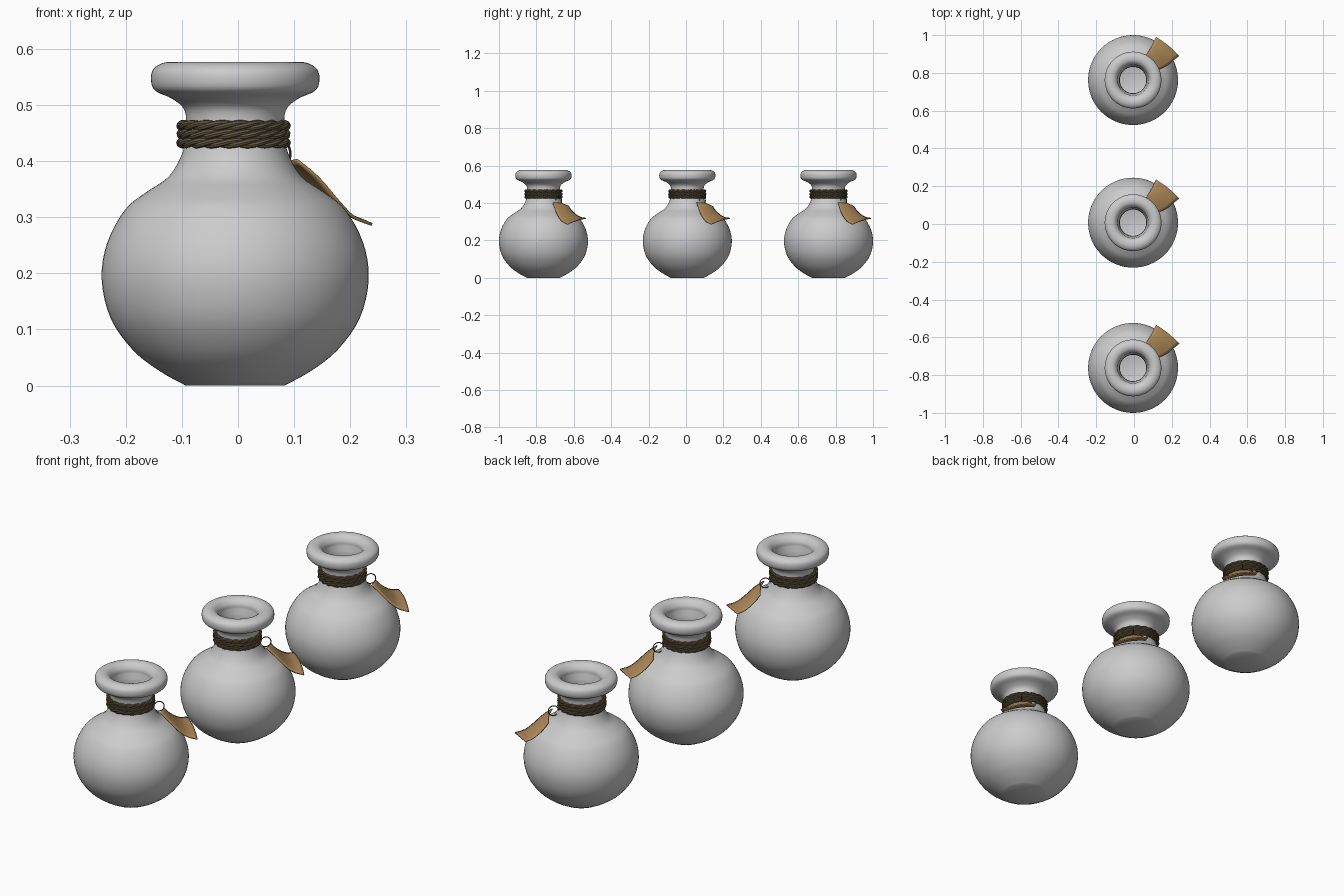
import bpy, bmesh, math
from mathutils import Vector

if "Cube" in bpy.data.objects:
    bpy.data.objects.remove(bpy.data.objects["Cube"])


def material(name, rgb):
    m = bpy.data.materials.new(name)
    m.diffuse_color = (*rgb, 1)
    m.use_nodes = True
    m.node_tree.nodes["Principled BSDF"].inputs["Base Color"].default_value = m.diffuse_color
    return m


def spline(pts, steps):
    """Catmull-Rom curve through the points."""
    p = [Vector(q) for q in pts]
    p = [p[0] * 2 - p[1]] + p + [p[-1] * 2 - p[-2]]
    out = []
    for i in range(1, len(p) - 2):
        a, b, c, d = p[i - 1:i + 3]
        for s in range(steps):
            t = s / steps
            out.append(0.5 * (2 * b + (c - a) * t + (2 * a - 5 * b + 4 * c - d) * t * t
                              + (3 * b - a - 3 * c + d) * t ** 3))
    return out + [p[-2]]


def mesh_from(name, verts, faces, mat=None):
    me = bpy.data.meshes.new(name)
    me.from_pydata([tuple(v) for v in verts], [], faces)
    bm = bmesh.new()
    bm.from_mesh(me)
    bmesh.ops.remove_doubles(bm, verts=bm.verts, dist=1e-5)
    bmesh.ops.recalc_face_normals(bm, faces=bm.faces)
    bm.to_mesh(me)
    bm.free()
    if mat:
        me.materials.append(mat)
    return me


def grid_faces(rows, cols, wrap_r=False, wrap_c=False):
    return [(i * cols + j, i * cols + (j + 1) % cols,
             (i + 1) % rows * cols + (j + 1) % cols, (i + 1) % rows * cols + j)
            for i in range(rows if wrap_r else rows - 1)
            for j in range(cols if wrap_c else cols - 1)]


def vase_mesh():
    outer = spline([(0.088, 0, 0), (0.135, 0, 0.026), (0.182, 0, 0.063), (0.222, 0, 0.12),
                    (0.238, 0, 0.19), (0.228, 0, 0.255), (0.196, 0, 0.314), (0.158, 0, 0.345),
                    (0.118, 0, 0.373), (0.094, 0, 0.415), (0.088, 0, 0.45), (0.09, 0, 0.49),
                    (0.112, 0, 0.511), (0.142, 0, 0.525), (0.15, 0, 0.543), (0.146, 0, 0.564),
                    (0.125, 0, 0.576), (0.1, 0, 0.573), (0.083, 0, 0.555), (0.08, 0, 0.535)], 4)
    inner = spline([(0.072, 0, 0.515), (0.07, 0, 0.47), (0.078, 0, 0.41), (0.13, 0, 0.345),
                    (0.19, 0, 0.29), (0.22, 0, 0.19), (0.17, 0, 0.075), (0.08, 0, 0.02)], 4)
    prof = [Vector((0, 0, 0))] + outer + inner + [Vector((0, 0, 0.02))]
    n = 64
    verts = [(p.x * math.cos(2 * math.pi * k / n), p.x * math.sin(2 * math.pi * k / n), p.z)
             for p in prof for k in range(n)]
    return mesh_from("vase", verts, grid_faces(len(prof), n, wrap_c=True))


def tube_loop(path, r, sides):
    """Closed tube around a looped path."""
    verts, n = [], len(path)
    for i, p in enumerate(path):
        t = (path[(i + 1) % n] - path[i - 1]).normalized()
        side = t.cross(Vector((0, 0, 1))).normalized()
        up = side.cross(t)
        verts += [p + r * (side * math.cos(2 * math.pi * k / sides) + up * math.sin(2 * math.pi * k / sides))
                  for k in range(sides)]
    return verts, grid_faces(n, sides, True, True)


def rope_mesh(mat):
    # three turns of rope, each twisted from three strands
    verts, faces = [], []
    for turn in range(3):
        for strand in range(3):
            path = []
            for i in range(120):
                a = 2 * math.pi * i / 120
                w = 6 * a + strand * 2 * math.pi / 3 + turn * 0.9
                r = 0.0925 + 0.0045 * math.cos(w)
                path.append(Vector((r * math.cos(a) - 0.003, r * math.sin(a),
                                    0.4325 + 0.0155 * turn + 0.0045 * math.sin(w))))
            v, f = tube_loop(path, 0.0052, 8)
            faces += [tuple(k + len(verts) for k in q) for q in f]
            verts += v
    return mesh_from("neck_rope", verts, faces, mat)


def ring_mesh(mat):
    c, out = Vector((0.083, 0.081, 0.413)), Vector((0.7, 0.714, 0))
    tang = Vector((-0.714, 0.7, 0))
    verts = []
    for i in range(32):
        a = 2 * math.pi * i / 32
        d = out * math.cos(a) + Vector((0, 0, 1)) * math.sin(a)
        for k in range(8):
            b = 2 * math.pi * k / 8
            verts.append(c + d * (0.022 + 0.0022 * math.cos(b)) + tang * 0.0022 * math.sin(b))
    return mesh_from("tag_ring", verts, grid_faces(32, 8, True, True), mat)


def tag_mesh(mat):
    # curled sheet lofted between its two long edges
    e1 = spline([(0.110, 0.050, 0.402), (0.148, 0.060, 0.370), (0.185, 0.080, 0.327),
                 (0.212, 0.103, 0.300), (0.244, 0.128, 0.287)], 4)
    e2 = spline([(0.070, 0.135, 0.382), (0.080, 0.150, 0.360), (0.095, 0.175, 0.337),
                 (0.108, 0.200, 0.323), (0.122, 0.228, 0.318)], 4)
    cols, verts = 9, []
    for a, b in zip(e1, e2):
        for j in range(cols):
            t = j / (cols - 1)
            out = Vector((0.5, 0.5, 0.7))
            verts.append(a.lerp(b, t) + out * 0.008 * math.sin(math.pi * t))
    return mesh_from("paper_tag", verts, grid_faces(len(e1), cols), mat)


rope = material("rope_brown", (0.13, 0.1, 0.055))
paper = material("tag_tan", (0.42, 0.25, 0.1))
wire = material("wire_dark", (0.08, 0.07, 0.06))
meshes = [vase_mesh(), rope_mesh(rope), ring_mesh(wire), tag_mesh(paper)]

# row of three identical vases
for y, place in ((-0.762, "front"), (0.007, "middle"), (0.762, "back")):
    for me in meshes:
        ob = bpy.data.objects.new(f"{me.name}_{place}", me.copy())
        bpy.context.collection.objects.link(ob)
        ob.location = (-0.005, y, 0)
        if me.name == "paper_tag":
            s = ob.modifiers.new("thickness", "SOLIDIFY")
            s.thickness = 0.005
            s.offset = 0
        bpy.ops.object.select_all(action="DESELECT")
        ob.select_set(True)
        bpy.context.view_layer.objects.active = ob
        bpy.ops.object.shade_smooth_by_angle(angle=math.radians(40))
